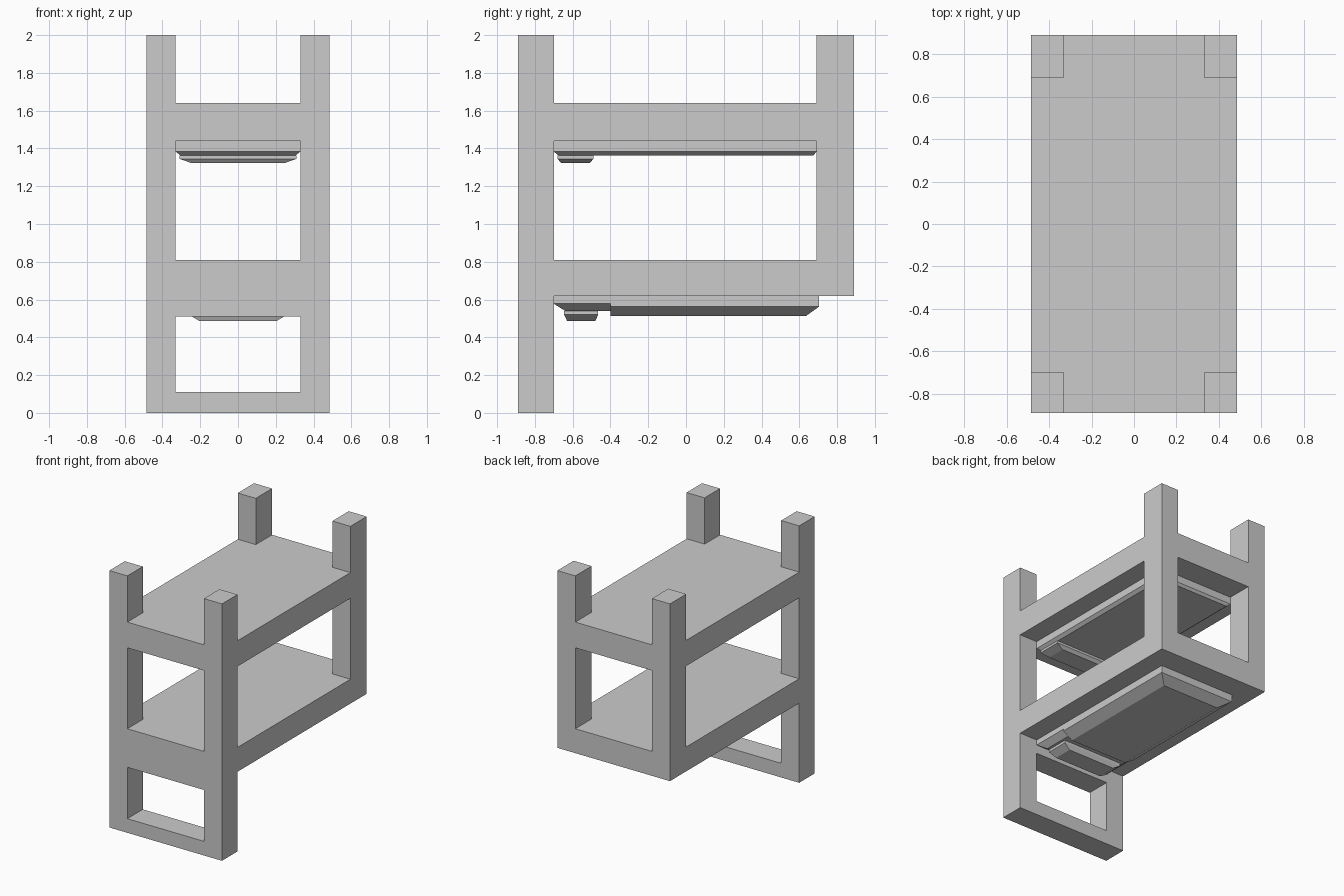
import bpy, bmesh

if "Cube" in bpy.data.objects:
    bpy.data.objects.remove(bpy.data.objects["Cube"])

W, D, H = 0.485, 0.89, 2.0        # half width, half depth, height
PX, PY0, PY1 = 0.33, -0.70, 0.69  # inner faces of the posts


def loft(name, levels):
    """Stack of rectangles (z, half_x, y0, y1), ordered bottom to top."""
    bm = bmesh.new()
    rings = [[bm.verts.new(p) for p in
              ((-x, y0, z), (x, y0, z), (x, y1, z), (-x, y1, z))]
             for z, x, y0, y1 in levels]
    for a, b in zip(rings, rings[1:]):
        for i in range(4):
            j = (i + 1) % 4
            bm.faces.new((a[i], a[j], b[j], b[i]))
    bm.faces.new(rings[0][::-1])
    bm.faces.new(rings[-1])
    bmesh.ops.recalc_face_normals(bm, faces=bm.faces)
    me = bpy.data.meshes.new(name)
    bm.to_mesh(me)
    bm.free()
    ob = bpy.data.objects.new(name, me)
    bpy.context.collection.objects.link(ob)
    return ob


def box(name, x, y0, y1, z0, z1):
    return loft(name, [(z0, x, y0, y1), (z1, x, y0, y1)])


# Bunk frame: one solid block, opened up by crossing cutters
frame = box("bunk_frame", W, -D, D, 0, H)
cuts = [(1, PY0, 1.2, -0.1, 0.62),      # space under the lower bunk
        (PX, -1.2, 0, 0.11, 0.51)]      # opening between the front legs
for z0, z1 in ((0.81, 1.44), (1.64, 2.2)):
    cuts += [(1, PY0, PY1, z0, z1), (PX, -1.2, 1.2, z0, z1)]
bpy.context.view_layer.objects.active = frame
for c in cuts:
    cutter = box("cutter", *c)
    cutter.hide_render = True
    mod = frame.modifiers.new("cut", 'BOOLEAN')
    mod.operation, mod.solver, mod.object = 'DIFFERENCE', 'EXACT', cutter
    bpy.ops.object.modifier_apply(modifier=mod.name)
    bpy.data.objects.remove(cutter)

# Lower bedding, hanging under the lower bunk
loft("lower_mattress", [(0.54, 0.28, -0.64, 0.0), (0.578, PX, PY0, 0.0),
                        (0.62, PX, PY0, 0.0)])
loft("lower_blanket", [(0.513, 0.25, -0.40, 0.635), (0.563, PX, -0.40, 0.705),
                       (0.62, PX, -0.40, 0.705)])
loft("lower_pillow", [(0.487, 0.205, -0.63, -0.48), (0.52, 0.26, -0.645, -0.465),
                      (0.54, 0.26, -0.645, -0.465)])

# Upper bedding, hanging under the upper bunk
loft("upper_mattress", [(1.363, 0.305, -0.675, 0.675), (1.383, PX, PY0, PY1),
                        (1.44, PX, PY0, PY1)])
loft("upper_pillow", [(1.322, 0.245, -0.66, -0.51), (1.345, 0.31, -0.68, -0.49),
                      (1.363, 0.31, -0.68, -0.49)])
